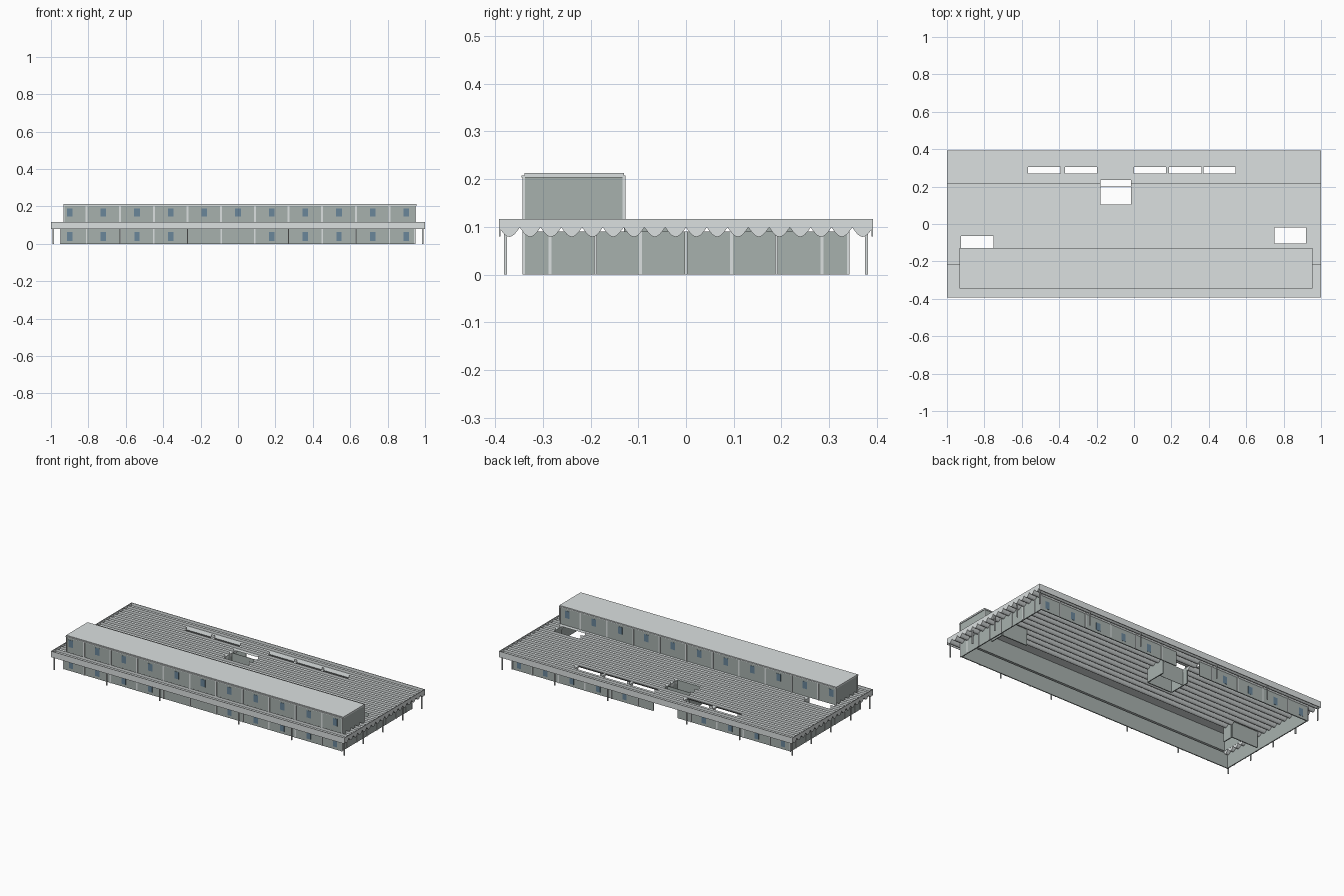
import bpy, bmesh, math

cube = bpy.data.objects.get("Cube")
if cube:
    bpy.data.objects.remove(cube, do_unlink=True)


def material(name, rgb):
    m = bpy.data.materials.new(name)
    lin = [((c / 255 + 0.055) / 1.055) ** 2.4 for c in rgb] + [1]
    m.diffuse_color = lin
    m.use_nodes = True
    m.node_tree.nodes["Principled BSDF"].inputs["Base Color"].default_value = lin
    return m


CONCRETE = material("pale concrete", (219, 224, 224))
WALL = material("grey green wall", (167, 177, 174))
GLASS = material("blue grey glass", (106, 134, 154))


def finish(name, bm, mat):
    bmesh.ops.recalc_face_normals(bm, faces=bm.faces)
    me = bpy.data.meshes.new(name)
    bm.to_mesh(me)
    bm.free()
    me.materials.append(mat)
    ob = bpy.data.objects.new(name, me)
    bpy.context.collection.objects.link(ob)
    return ob


def boxes(name, mat, items):
    """One object from (x0, x1, y0, y1, z0, z1) boxes."""
    bm = bmesh.new()
    for x0, x1, y0, y1, z0, z1 in items:
        vs = bmesh.ops.create_cube(bm, size=1)["verts"]
        for v in vs:
            v.co = ((x0 + x1) / 2 + v.co.x * (x1 - x0),
                    (y0 + y1) / 2 + v.co.y * (y1 - y0),
                    (z0 + z1) / 2 + v.co.z * (z1 - z0))
    return finish(name, bm, mat)


def ring_walls(x0, x1, y0, y1, z0, z1, t):
    """Four thin walls around a rectangle."""
    return [(x0, x1, y0, y0 + t, z0, z1), (x0, x1, y1 - t, y1, z0, z1),
            (x0, x0 + t, y0, y1, z0, z1), (x1 - t, x1, y0, y1, z0, z1)]


# Main dimensions
HX, HY = 1.0, 0.392
FLOOR, RIM, LOW = 0.1, 0.117, 0.08
BX0, BX1, BY = -0.95, 0.945, 0.34
UX0, UX1, UY0, UY1 = -0.93, 0.95, -0.34, -0.13
T = 0.006
EDGE = 0.003
BAYS = 18
PITCH = 2 * HY / BAYS
STEP = 0.18

# Roof openings: skylights, courts and the hollow under the upper storey
court = (-0.18, -0.015, 0.103, 0.234)
west_court = (-0.925, -0.75, -0.13, -0.064)
east_court = (0.75, 0.92, -0.105, -0.018)
hollow = (UX0 + T, UX1 - T, UY0 + T, UY1 - T)
holes = [court, west_court, east_court, hollow]
holes += [(x, x + 0.172, 0.269, 0.314) for x in (-0.566, -0.37, 0, 0.188, 0.372)]


def runs(y0, y1, end):
    """Lengths along x that are free of openings between y0 and y1."""
    start, out = -end, []
    for a, b, c, d in sorted(holes):
        if c < y1 and d > y0:
            out.append((start, a))
            start = max(start, b)
    return [r for r in out + [(start, end)] if r[1] - r[0] > 0.01]


# Roof deck, a sheet with the openings left out
bm = bmesh.new()
xs = sorted({-HX, HX} | {v for h in holes for v in h[:2]})
ys = sorted({-HY, HY} | {v for h in holes for v in h[2:]})
for x0, x1 in zip(xs, xs[1:]):
    for y0, y1 in zip(ys, ys[1:]):
        cx, cy = (x0 + x1) / 2, (y0 + y1) / 2
        if not any(a < cx < b and c < cy < d for a, b, c, d in holes):
            bm.faces.new([bm.verts.new((x, y, FLOOR)) for x, y in
                          ((x0, y0), (x1, y0), (x1, y1), (x0, y1))])
bmesh.ops.remove_doubles(bm, verts=bm.verts, dist=0.0001)
finish("roof_deck", bm, CONCRETE)

# Thin upright ribs on the deck
ribs = []
for i in range(1, BAYS):
    y = -HY + i * PITCH
    ribs += [(a, b, y - 0.0002, y + 0.0002, FLOOR, RIM - 0.0005)
             for a, b in runs(y, y, HX - EDGE)]
boxes("roof_ribs", CONCRETE, ribs)

# Rounded beams under the deck
bm = bmesh.new()
for i in range(BAYS):
    y0 = -HY + i * PITCH
    pts = []
    for k in range(11):
        t = k / 10
        pts.append((y0 + PITCH * t, FLOOR - 0.001 - 0.02 * math.sin(math.pi * t)))
    for a, b in runs(y0 + 0.015, y0 + PITCH - 0.015, HX):
        f = bm.faces.new([bm.verts.new((a, y, z)) for y, z in pts])
        new = bmesh.ops.extrude_face_region(bm, geom=[f])["geom"]
        moved = [g for g in new if isinstance(g, bmesh.types.BMVert)]
        bmesh.ops.translate(bm, verts=moved, vec=(b - a, 0, 0))
finish("roof_beams", bm, CONCRETE)

# Edge bands
bands = []
for s in (-1, 1):
    ya, yb = sorted((s * HY, s * (HY - EDGE)))
    bands.append((-HX, HX, ya, yb, LOW, RIM))
    xa, xb = sorted((s * HX, s * (HX - EDGE)))
    bands.append((xa, xb, -HY, HY, FLOOR - 0.001, RIM))
boxes("roof_edge_bands", CONCRETE, bands)

# Slender posts
spots = {(x, s * 0.378) for x in (-0.988, -0.63, -0.27, 0.27, 0.63, 0.988) for s in (-1, 1)}
spots |= {(s * 0.988, y) for s in (-1, 1) for y in (-0.19, 0, 0.19)}
boxes("posts", CONCRETE, [(x - 0.003, x + 0.003, y - 0.003, y + 0.003, 0, FLOOR - 0.01)
                          for x, y in sorted(spots)])

# Lower storey walls, with a doorway at the back
H = 0.09
boxes("lower_walls", WALL, [
    (BX0, BX1, -BY, -BY + T, 0, H),
    (BX0, court[0], BY - T, BY, 0, H),
    (court[1], BX1, BY - T, BY, 0, H),
    (BX0, BX0 + T, -BY, BY, 0, H),
    (BX1 - T, BX1, -BY, BY, 0, H)])


# Walls around the courts
def court_walls(h, sides):
    a, b, c, d = h
    parts = {"left": (b, b + T, c, d), "right": (a - T, a, c, d),
             "front": (a, b, c - T, c), "back": (a, b, d, d + T)}
    return [parts[s] + (0, FLOOR) for s in sides]


boxes("court_walls", WALL,
      court_walls(court, ("left", "right", "front"))
      + court_walls(east_court, ("left", "back"))
      + court_walls(west_court, ("left", "back"))
      + [(court[0], court[1], 0.199, 0.201, 0, FLOOR)])

# Hollow upper storey, its eaves trim and its roof
boxes("upper_storey", WALL, ring_walls(UX0, UX1, UY0, UY1, FLOOR, 0.206, T))
boxes("upper_eaves", CONCRETE, ring_walls(UX0 - 0.004, UX1 + 0.004, UY0 - 0.005, UY1 + 0.003,
                                          0.203, 0.208, 0.01))
boxes("upper_roof", CONCRETE, [(UX0 - 0.004, UX1 + 0.004, UY0 + 0.002, UY1, 0.206, 0.2125)])

# Pilasters and windows on the long sides, one per bay
pilasters, windows = [], []
P, W = 0.003, 0.0012
for i in range(10):
    x = (i - 4.5) * STEP
    for y in (UY0, UY1):
        pilasters.append((x - 0.005, x + 0.005, y - P, y + P, FLOOR, 0.205))
    pilasters.append((x - 0.004, x + 0.004, -BY - P, -BY, 0, H))
    if not court[0] < x < court[1]:
        pilasters.append((x - 0.004, x + 0.004, BY, BY + P, 0, H))
for i in range(11):
    x = (i - 5) * STEP
    for y in (UY0, UY1):
        windows.append((x - 0.015, x + 0.015, y - W, y + W, 0.146, 0.19))
    if i not in (4, 5):
        windows.append((x - 0.014, x + 0.014, -BY - W, -BY + 0.001, 0.016, 0.062))
        windows.append((x - 0.014, x + 0.014, BY - 0.001, BY + W, 0.016, 0.062))

# Pilasters on the short sides and the corners
for y in (-0.34, -0.285, -0.19, -0.095, 0, 0.095, 0.19, 0.285, 0.34):
    for x in (BX0, BX1):
        pilasters.append((x - P, x + P, y - P, y + P, 0, H))
for y in (UY0, UY1):
    for x in (UX0, UX1):
        pilasters.append((x - P, x + P, y - P, y + P, FLOOR, 0.206))
boxes("pilasters", CONCRETE, pilasters)
boxes("windows", GLASS, windows)
